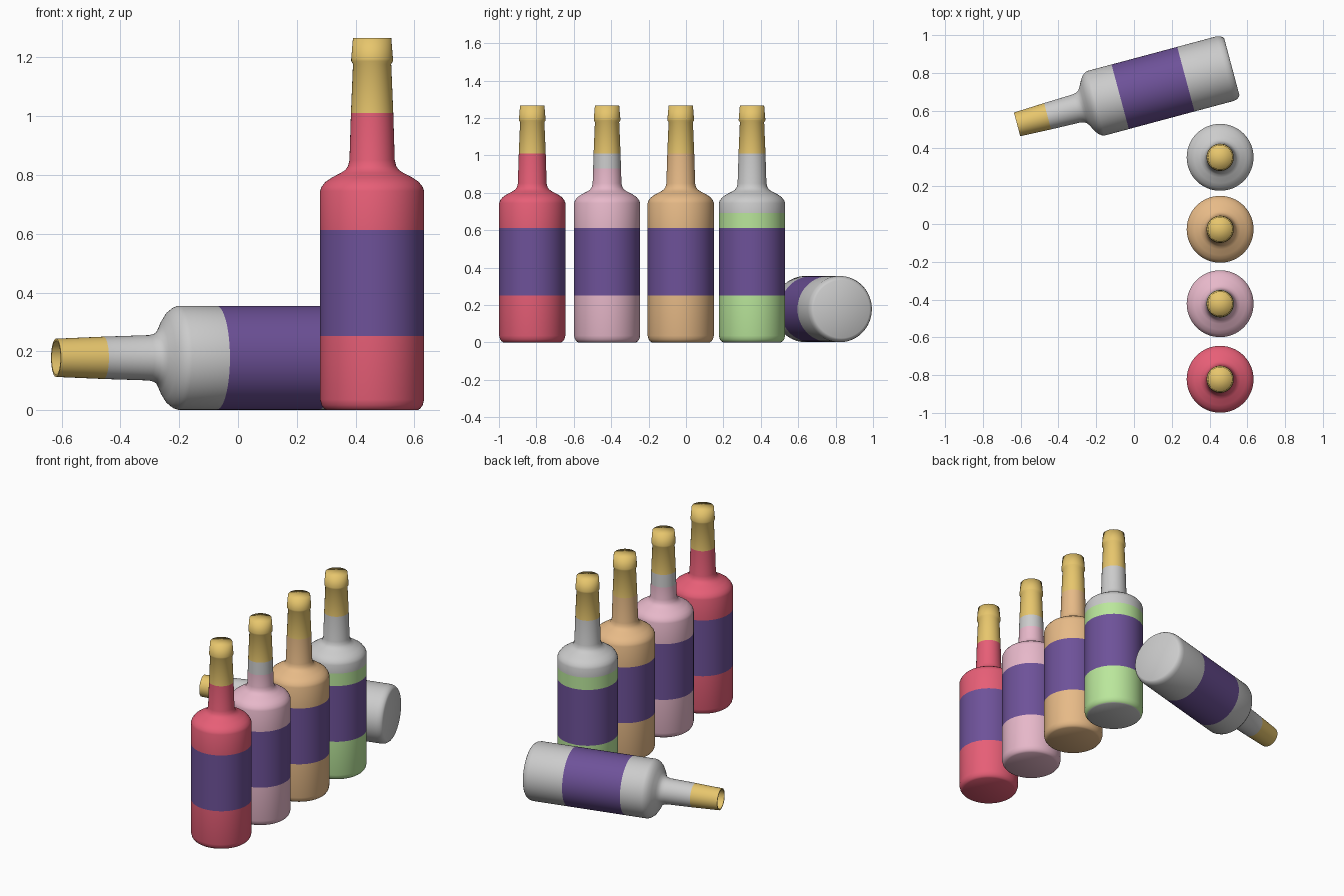
import bpy, bmesh
from math import cos, sin, radians, pi
from mathutils import Matrix, Vector

if "Cube" in bpy.data.objects:
    bpy.data.objects.remove(bpy.data.objects["Cube"])

SIDES = 64
# Outer bottle silhouette as (radius, height)
OUTER = [(0.155, 0), (0.164, 0.006), (0.172, 0.017), (0.177, 0.036),
         (0.177, 0.745), (0.172, 0.759), (0.159, 0.776), (0.137, 0.791),
         (0.106, 0.807), (0.091, 0.817), (0.082, 0.830), (0.077, 0.85),
         (0.072, 1.01), (0.065, 1.177)]
LABEL = (0.252, 0.612)


def material(name, rgb):
    """Material from a display colour, converted to linear values."""
    m = bpy.data.materials.new(name)
    m.diffuse_color = (*[((c + 0.055) / 1.055) ** 2.4 for c in rgb], 1)
    m.use_nodes = True
    m.node_tree.nodes["Principled BSDF"].inputs["Base Color"].default_value = m.diffuse_color
    return m


RED = material("red", (0.905, 0.37, 0.465))
PINK = material("pink", (0.905, 0.72, 0.79))
TAN = material("tan", (0.905, 0.73, 0.53))
GREEN = material("green", (0.73, 0.905, 0.61))
PURPLE = material("purple", (0.43, 0.32, 0.60))
GOLD = material("gold", (0.905, 0.775, 0.425))


def radius_at(z):
    for (r0, z0), (r1, z1) in zip(OUTER, OUTER[1:]):
        if z0 <= z <= z1:
            return r0 + (r1 - r0) * (z - z0) / (z1 - z0)
    return OUTER[-1][0]


def band(lo, hi):
    """Part of the silhouette between two heights."""
    mid = [(r, z) for r, z in OUTER if lo < z < hi]
    return [(radius_at(lo), lo)] + mid + [(radius_at(hi), hi)]


def lathe(name, profile, matrix, mat=None, soft=False):
    """Spin a profile about z; a zero radius becomes a pole."""
    bm = bmesh.new()
    rings = []
    for r, z in profile:
        if r == 0:
            rings.append([bm.verts.new((0, 0, z))] * SIDES)
        else:
            rings.append([bm.verts.new((r * cos(2 * pi * i / SIDES),
                                        r * sin(2 * pi * i / SIDES), z))
                          for i in range(SIDES)])
    for a, b in zip(rings, rings[1:]):
        for i in range(SIDES):
            j = (i + 1) % SIDES
            bm.faces.new(list(dict.fromkeys((a[i], a[j], b[j], b[i]))))
    me = bpy.data.meshes.new(name)
    bm.to_mesh(me)
    bm.free()
    me.shade_smooth()
    if not soft:
        me.set_sharp_from_angle(angle=radians(35))
    if mat:
        me.materials.append(mat)
    ob = bpy.data.objects.new(name, me)
    ob.matrix_world = matrix
    bpy.context.collection.objects.link(ob)
    return ob


# Standing bottles: name, liquid colour, y, liquid bottom, liquid top
for name, mat, y, lo, hi in [("red", RED, -0.822, 0, 1.01),
                             ("pink", PINK, -0.422, 0, 0.93),
                             ("tan", TAN, -0.028, 0, 1.01),
                             ("green", GREEN, 0.353, 0.004, 0.692)]:
    place = Matrix.Translation((0.456, y, 0))
    name += "_bottle_"
    # Liquid below and above the label
    bottom = [(0, 0)] if lo == 0 else []
    lathe(name + "lower_liquid", bottom + band(lo, LABEL[0]), place, mat)
    lathe(name + "label", band(*LABEL), place, PURPLE)
    lathe(name + "upper_liquid", band(LABEL[1], hi), place, mat)
    # Bare glass base and glass above the liquid
    if lo > 0:
        lathe(name + "base", [(0, 0)] + band(0, lo), place)
    if hi < 1.01:
        lathe(name + "glass", band(hi, 1.01), place)
    # Foil capsule with a raised lip and closed top
    lathe(name + "capsule",
          band(1.01, 1.177) + [(0.071, 1.187), (0.071, 1.195),
                               (0.065, 1.266), (0, 1.266)],
          place, GOLD, soft=True)

# Fallen bottle: empty, open at the mouth
axis = Vector((-cos(radians(15)), -sin(radians(15)), 0))
place = Matrix.Translation((0.518, 0.832, 0.178)) @ axis.to_track_quat('Z', 'Y').to_matrix().to_4x4()
inner = [(r - 0.008, z) for r, z in reversed(OUTER[3:-1])]
lathe("fallen_bottle_base", [(0, 0)] + band(0, LABEL[0]), place)
lathe("fallen_bottle_label", band(*LABEL), place, PURPLE)
lathe("fallen_bottle_glass", band(LABEL[1], 1.01) + inner + [(0, 0.036)], place)
lathe("fallen_bottle_foil",
      band(1.01, 1.177) + [(0.058, 1.177), (0.064, 1.01)], place, GOLD)
